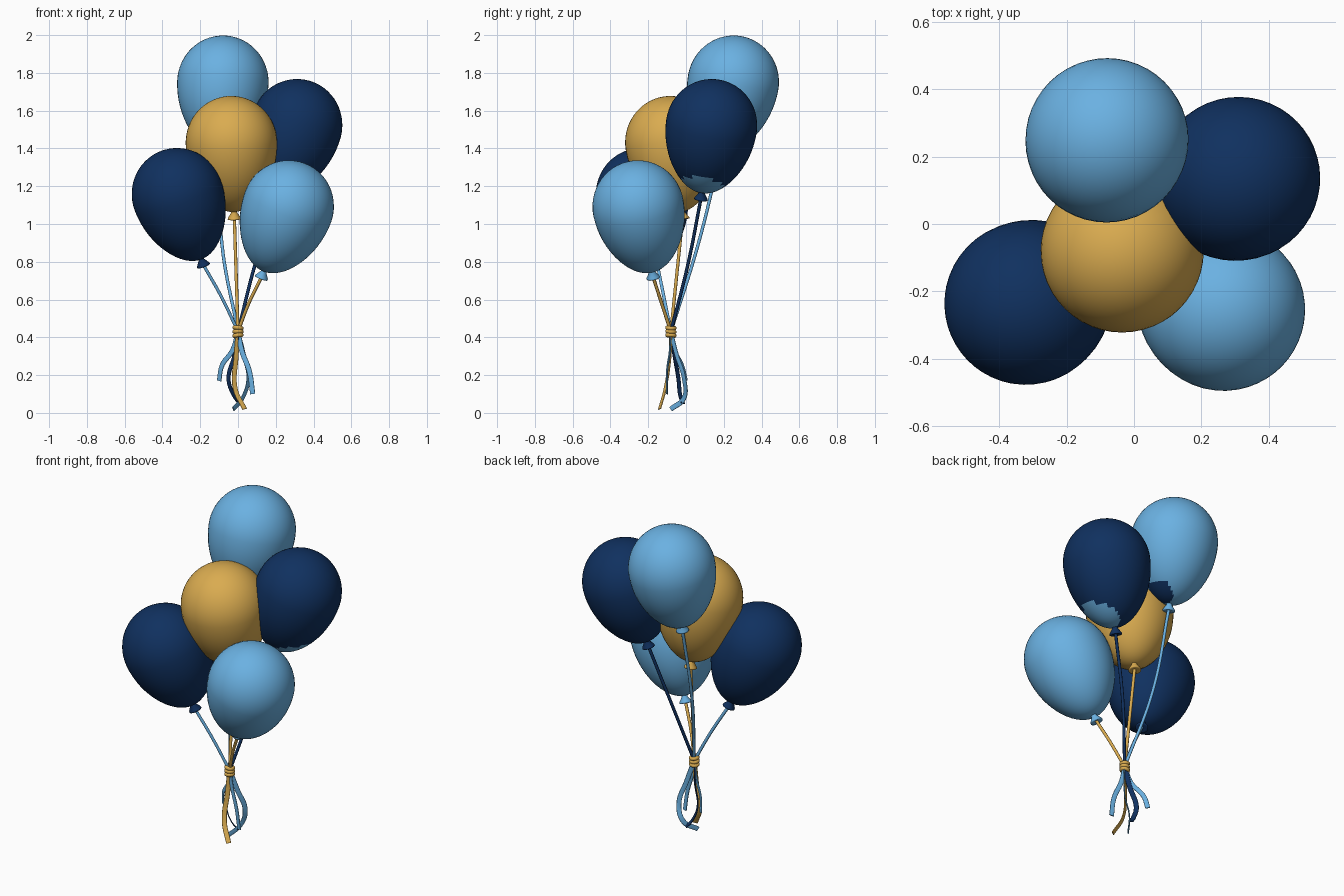
import bpy, bmesh, math
from mathutils import Vector

if "Cube" in bpy.data.objects:
    bpy.data.objects.remove(bpy.data.objects["Cube"])


def material(name, rgb):
    m = bpy.data.materials.new(name)
    m.use_nodes = True
    m.diffuse_color = (*rgb, 1)
    m.node_tree.nodes["Principled BSDF"].inputs["Base Color"].default_value = (*rgb, 1)
    return m


SKY = material("sky_blue", (0.145, 0.44, 0.76))
NAVY = material("navy_blue", (0.005, 0.03, 0.115))
GOLD = material("gold", (0.70, 0.41, 0.08))
TIE = Vector((0, -0.08, 0.43))


def add_mesh(name, mesh, mats):
    obj = bpy.data.objects.new(name, mesh)
    bpy.context.collection.objects.link(obj)
    for m in mats:
        mesh.materials.append(m)
    mesh.polygons.foreach_set("use_smooth", [True] * len(mesh.polygons))
    return obj


def lathe(name, profile, mats, origin, axis, segments):
    """Revolve (radius, height) points about z, then lean the part along axis."""
    bm = bmesh.new()
    verts = [bm.verts.new((r, 0, z)) for r, z in profile]
    edges = [bm.edges.new(pair) for pair in zip(verts, verts[1:])]
    bmesh.ops.spin(bm, geom=verts + edges, cent=(0, 0, 0), axis=(0, 0, 1),
                   angle=math.tau, steps=segments, use_merge=True)
    bmesh.ops.remove_doubles(bm, verts=bm.verts, dist=1e-4)
    bmesh.ops.recalc_face_normals(bm, faces=bm.faces)
    lean = Vector((0, 0, 1)).rotation_difference(axis).to_matrix()
    for v in bm.verts:
        v.co = lean @ v.co + origin
    mesh = bpy.data.meshes.new(name)
    bm.to_mesh(mesh)
    bm.free()
    return add_mesh(name, mesh, mats)


def strand(name, points, mat, depth, width=0):
    """Smooth tube through points, or a flat ribbon when width is given."""
    cu = bpy.data.curves.new(name, "CURVE")
    cu.dimensions = "3D"
    cu.bevel_depth, cu.extrude = depth, width
    cu.bevel_resolution, cu.resolution_u = 2, 10
    cu.use_fill_caps = True
    sp = cu.splines.new("BEZIER")
    sp.bezier_points.add(len(points) - 1)
    for bp, p in zip(sp.bezier_points, points):
        bp.co = p
        bp.handle_left_type = bp.handle_right_type = "AUTO"
    temp = bpy.data.objects.new(name + "_path", cu)
    bpy.context.collection.objects.link(temp)
    mesh = bpy.data.meshes.new_from_object(
        temp.evaluated_get(bpy.context.evaluated_depsgraph_get()))
    bpy.data.objects.remove(temp)
    mesh.materials.clear()
    return add_mesh(name, mesh, [mat])


# Balloon outline: round crown above the widest ring, longer taper below it
R, CROWN, TAPER = 0.242, 0.248, 0.37
body = []
for i in range(33):
    a = -math.pi / 2 + math.pi * i / 32
    h = math.sin(a)
    taper = 1 - 0.1 * h * h if h < 0 else 1
    body.append((R * math.cos(a) * taper, h * (CROWN if h > 0 else TAPER)))
knot = [(0, -0.405), (0.026, -0.412), (0.036, -0.41), (0.034, -0.402),
        (0.016, -0.375), (0.018, -0.35)]

# name, body colour, string colour, widest centre, knot, string bow
balloons = [
    ("back_top", SKY, SKY, (-0.08, 0.25, 1.75), (-0.10, 0.18, 1.36), (-0.035, 0.015, 0)),
    ("back_left", NAVY, NAVY, (0.31, 0.135, 1.52), (0.20, 0.08, 1.14), (-0.01, 0.01, 0)),
    ("middle", GOLD, GOLD, (-0.035, -0.08, 1.43), (-0.02, -0.02, 1.05), (0, 0, 0)),
    ("front_right", NAVY, SKY, (-0.32, -0.235, 1.155), (-0.19, -0.155, 0.80), (0.008, 0, 0)),
    ("front_left", SKY, GOLD, (0.265, -0.253, 1.09), (0.135, -0.18, 0.745), (-0.008, 0, 0)),
]
# Contrasting patches under two balloons: colour, centre, radius
patches = {"back_left": (SKY, (0.32, 0.08, 1.18), 0.115),
           "back_top": (NAVY, (-0.01, 0.21, 1.42), 0.08)}

for name, color, string_color, centre, neck, bow in balloons:
    c, n = Vector(centre), Vector(neck)
    axis = (c - n).normalized()
    mats = [color]
    if name in patches:
        mats.append(patches[name][0])
    obj = lathe(name + "_balloon", body, mats, c, axis, 48)
    if name in patches:
        _, spot, radius = patches[name]
        for f in obj.data.polygons:
            f.material_index = int((f.center - Vector(spot)).length < radius)
    lathe(name + "_knot", knot, [color], c, axis, 20)
    end = c - axis * 0.4
    strand(name + "_string", [TIE, (TIE + end) / 2 + Vector(bow), end],
           string_color, 0.009)

# Loose ribbon tails below the tie
tails = [
    ("right_tail", SKY, [(-0.03, -0.06, 0.33), (-0.085, -0.02, 0.25), (-0.10, 0.0, 0.17)]),
    ("left_tail", SKY, [(0.02, -0.085, 0.33), (0.06, -0.10, 0.22), (0.078, -0.10, 0.10)]),
    ("front_tail", GOLD, [(-0.01, -0.085, 0.3), (-0.015, -0.11, 0.13), (0.035, -0.14, 0.02)]),
    ("curled_tail", SKY, [(0.03, -0.05, 0.31), (0.055, -0.01, 0.18), (0.025, -0.01, 0.08),
                          (-0.025, -0.08, 0.02)]),
    ("back_tail", NAVY, [(-0.02, -0.06, 0.3), (-0.05, -0.04, 0.18), (-0.02, -0.03, 0.09),
                         (0.01, -0.015, 0.05)]),
]
for name, color, points in tails:
    strand(name, [TIE] + points, color, 0.003, 0.011)

# Wrapped tie holding the strings together
for i in range(3):
    ring = [(0.02 + 0.01 * math.cos(t), 0.011 * math.sin(t))
            for t in [math.tau * k / 10 for k in range(11)]]
    lean = Vector((0.12 * (i - 1), 0.1, 1)).normalized()
    lathe(f"tie_wrap_{i + 1}", ring, [GOLD], TIE + Vector((0, 0, 0.02 * (i - 1))), lean, 24)
